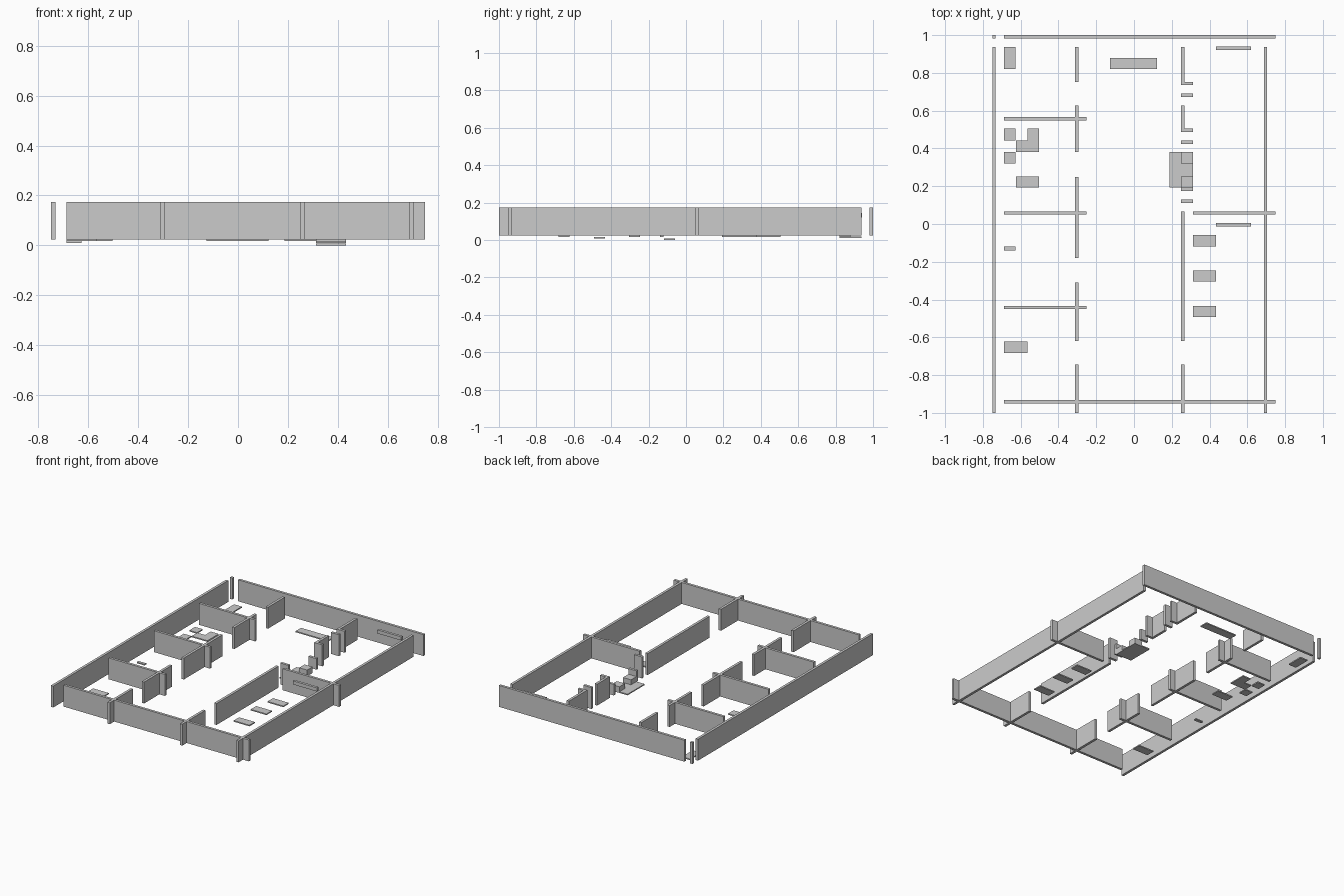
import bpy

Z0, Z1 = 0.023, 0.173   # wall base and top
T = 0.018               # wall thickness


def box(name, x0, x1, y0, y1, z0=Z0, z1=Z1):
    bpy.ops.mesh.primitive_cube_add(
        size=1, location=((x0 + x1) / 2, (y0 + y1) / 2, (z0 + z1) / 2))
    ob = bpy.context.object
    ob.name = name
    ob.scale = (x1 - x0, y1 - y0, z1 - z0)
    bpy.ops.object.transform_apply(location=False, rotation=False, scale=True)
    return ob


def wall_y(name, x, spans):
    for a, b in spans:
        box(name, x, x + T, a, b)


def wall_x(name, y, a, b):
    box(name, a, b, y, y + T)


# Outer walls
wall_x("back_wall", 0.982, -0.687, 0.75)
wall_x("back_corner_post", 0.982, -0.75, -0.732)
wall_x("front_wall", -0.951, -0.687, 0.75)
wall_y("left_wall", -0.75, [(-1, 0.938)])
wall_y("right_wall", 0.687, [(-1, 0.938)])

# Corridor walls with door gaps
wall_y("left_corridor_wall", -0.312, [(-1, -0.745), (-0.62, -0.31), (-0.18, 0.25),
                                      (0.38, 0.627), (0.753, 0.938)])
wall_y("right_corridor_wall", 0.25, [(-1, -0.745), (-0.62, 0.067), (0.487, 0.627),
                                     (0.735, 0.938)])

# Room dividers
for y in (-0.451, 0.049, 0.549):
    wall_x("left_room_divider", y, -0.687, -0.252)
wall_x("right_room_divider", 0.049, 0.312, 0.75)

# Short wall returns
for y in (0.111, 0.487, 0.672, 0.735):
    wall_x("wall_return", y, 0.25, 0.312)

# Alcove blocks
for y in (0.174, 0.424):
    box("alcove_back", 0.25, 0.312, y, y + T, Z0, 0.10)
for y in (0.192, 0.32):
    box("alcove_seat", 0.25, 0.312, y, y + 0.06, Z0, 0.06)
box("alcove_table", 0.187, 0.312, 0.192, 0.38, 0.017, 0.025)

# Raised wall shelves
for y in (-0.013, 0.922):
    box("wall_shelf", 0.434, 0.62, y, y + T, 0.12, 0.145)

# Right room slabs at stepped levels
for y, z in ((-0.118, 0.0), (-0.305, 0.016), (-0.493, 0.009)):
    box("right_room_slab", 0.312, 0.434, y, y + 0.06, z, z + 0.008)

# Left room slabs
for x0, x1, y0, y1, z in (
        (-0.687, -0.627, 0.82, 0.938, 0.010), (-0.687, -0.627, 0.442, 0.505, 0.017),
        (-0.687, -0.627, 0.32, 0.38, 0.017), (-0.565, -0.503, 0.442, 0.505, 0.017),
        (-0.625, -0.503, 0.38, 0.442, 0.017), (-0.625, -0.503, 0.192, 0.252, 0.017),
        (-0.687, -0.627, -0.14, -0.12, 0.017), (-0.687, -0.565, -0.683, -0.623, 0.017),
        (-0.127, 0.123, 0.82, 0.88, 0.017)):
    box("left_room_slab", x0, x1, y0, y1, z, z + 0.008)
